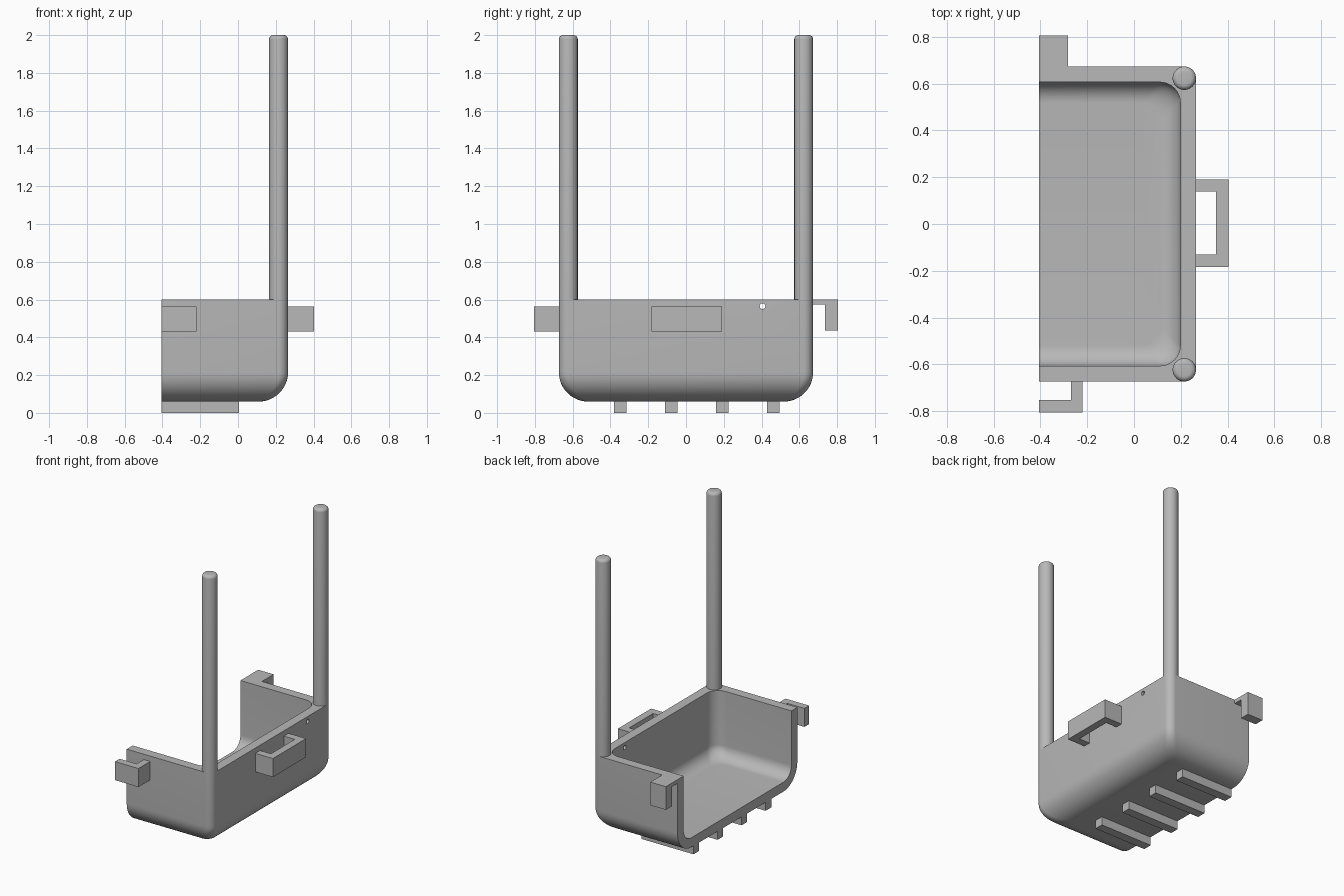
import bpy, bmesh, math
from mathutils import Matrix

if "Cube" in bpy.data.objects:
    bpy.data.objects.remove(bpy.data.objects["Cube"])

grey = bpy.data.materials.new("grey plastic")
grey.diffuse_color = (0.48, 0.48, 0.48, 1)
grey.use_nodes = True
grey.node_tree.nodes["Principled BSDF"].inputs["Base Color"].default_value = grey.diffuse_color

CUT, RIGHT, HALF = -0.405, 0.265, 0.673   # open side, outer wall, half width
TOP, BASE, WALL = 0.6, 0.06, 0.067
POST_R, POST_X = 0.05, 0.215


def finish(name, bm, smooth=False):
    bmesh.ops.recalc_face_normals(bm, faces=bm.faces[:])
    mesh = bpy.data.meshes.new(name)
    bm.to_mesh(mesh)
    bm.free()
    mesh.materials.append(grey)
    ob = bpy.data.objects.new(name, mesh)
    bpy.context.collection.objects.link(ob)
    if smooth:
        bpy.ops.object.select_all(action='DESELECT')
        ob.select_set(True)
        bpy.context.view_layer.objects.active = ob
        bpy.ops.object.shade_smooth_by_angle(angle=math.radians(30))
    return ob


def prism(name, outline, axis, lo, hi):
    """Extrude a closed outline along x, y or z."""
    place = {'x': lambda a, b, t: (t, a, b), 'z': lambda a, b, t: (a, b, t)}[axis]
    bm = bmesh.new()
    face = bm.faces.new([bm.verts.new(place(a, b, lo)) for a, b in outline])
    new = bmesh.ops.extrude_face_region(bm, geom=[face])['geom']
    shift = place(0, 0, hi - lo)
    bmesh.ops.translate(bm, vec=shift, verts=[v for v in new if isinstance(v, bmesh.types.BMVert)])
    return finish(name, bm)


def u_path(right, half, r, n=10):
    """Open U seen from above, with rounded corners, starting at the cut side."""
    pts = [(CUT, -half)]
    for cy, start in ((-half + r, -90), (half - r, 0)):
        for i in range(n + 1):
            a = math.radians(start + 90 * i / n)
            pts.append((right - r + r * math.cos(a), cy + r * math.sin(a)))
    return pts + [(CUT, half)]


def shell_rings(inset, bottom, fillet, corner, n=12):
    """Rings from the floor up to the rim, following the bottom fillet."""
    rings = []
    for i in range(n + 1):
        a = math.radians(90 * i / n)
        d = inset + fillet * (1 - math.sin(a))
        z = bottom + fillet * (1 - math.cos(a))
        rings.append([(x, y, z) for x, y in u_path(RIGHT - d, HALF - d, corner)])
    rings.append([(x, y, TOP) for x, y in u_path(RIGHT - inset, HALF - inset, corner)])
    return rings


# Half tub: outer skin, rim, inner skin, floor and cut face
bm = bmesh.new()
rings = shell_rings(0, BASE, 0.155, POST_R) + shell_rings(WALL, BASE + WALL, 0.088, 0.088)[::-1]
rows = [[bm.verts.new(p) for p in ring] for ring in rings]
for a, b in zip(rows, rows[1:]):
    for i in range(len(a) - 1):
        bm.faces.new((a[i], a[i + 1], b[i + 1], b[i]))
bm.faces.new(rows[0])
bm.faces.new(rows[-1])
bm.faces.new([r[0] for r in rows] + [r[-1] for r in reversed(rows)])
tub = finish("tub", bm, True)

# Small round hole through the right wall
bm = bmesh.new()
bmesh.ops.create_cone(bm, cap_ends=True, segments=20, radius1=0.015, radius2=0.015, depth=0.2,
                      matrix=Matrix.Translation((0.23, 0.405, 0.565)) @ Matrix.Rotation(math.pi / 2, 4, 'Y'))
drill = finish("hole_cutter", bm)
drill.hide_render = True
drill.hide_set(True)
cut = tub.modifiers.new("hole", 'BOOLEAN')
cut.operation, cut.solver, cut.object = 'DIFFERENCE', 'EXACT', drill
# keep the cut ahead of the smoothing modifier, if there is one
tub.modifiers.move(len(tub.modifiers) - 1, 0)

# Corner posts with rounded tops
for name, y in (("front_post", -HALF + POST_R), ("back_post", HALF - POST_R)):
    bm = bmesh.new()
    bmesh.ops.create_cone(bm, cap_ends=True, segments=40, radius1=POST_R, radius2=POST_R,
                          depth=2 - TOP, matrix=Matrix.Translation((POST_X, y, 1 + TOP / 2)))
    rim = [e for e in bm.edges if all(v.co.z > 1.99 for v in e.verts)]
    bmesh.ops.bevel(bm, geom=rim, offset=0.022, segments=5, profile=0.5, affect='EDGES')
    finish(name, bm, True)

# Bracket handle on the right wall
prism("side_handle", [(RIGHT, -0.183), (0.403, -0.183), (0.403, 0.19), (RIGHT, 0.19),
                      (RIGHT, 0.138), (0.35, 0.138), (0.35, -0.13), (RIGHT, -0.13)], 'z', 0.43, 0.562)

# Sideways hook on the front wall
prism("front_hook", [(-0.27, -HALF), (-0.22, -HALF), (-0.22, -0.805), (CUT, -0.805),
                     (CUT, -0.753), (-0.27, -0.753)], 'z', 0.43, 0.562)

# Downward hook on the back wall
prism("back_hook", [(HALF, TOP), (0.805, TOP), (0.805, 0.435), (0.737, 0.435),
                    (0.737, 0.573), (HALF, 0.573)], 'x', CUT, -0.283)

# Four runners under the tub
for i in range(4):
    y = -0.348 + 0.27 * i
    prism(f"foot_{i + 1}", [(y - 0.032, 0), (y + 0.032, 0), (y + 0.032, BASE), (y - 0.032, BASE)],
          'x', CUT, 0.005)
